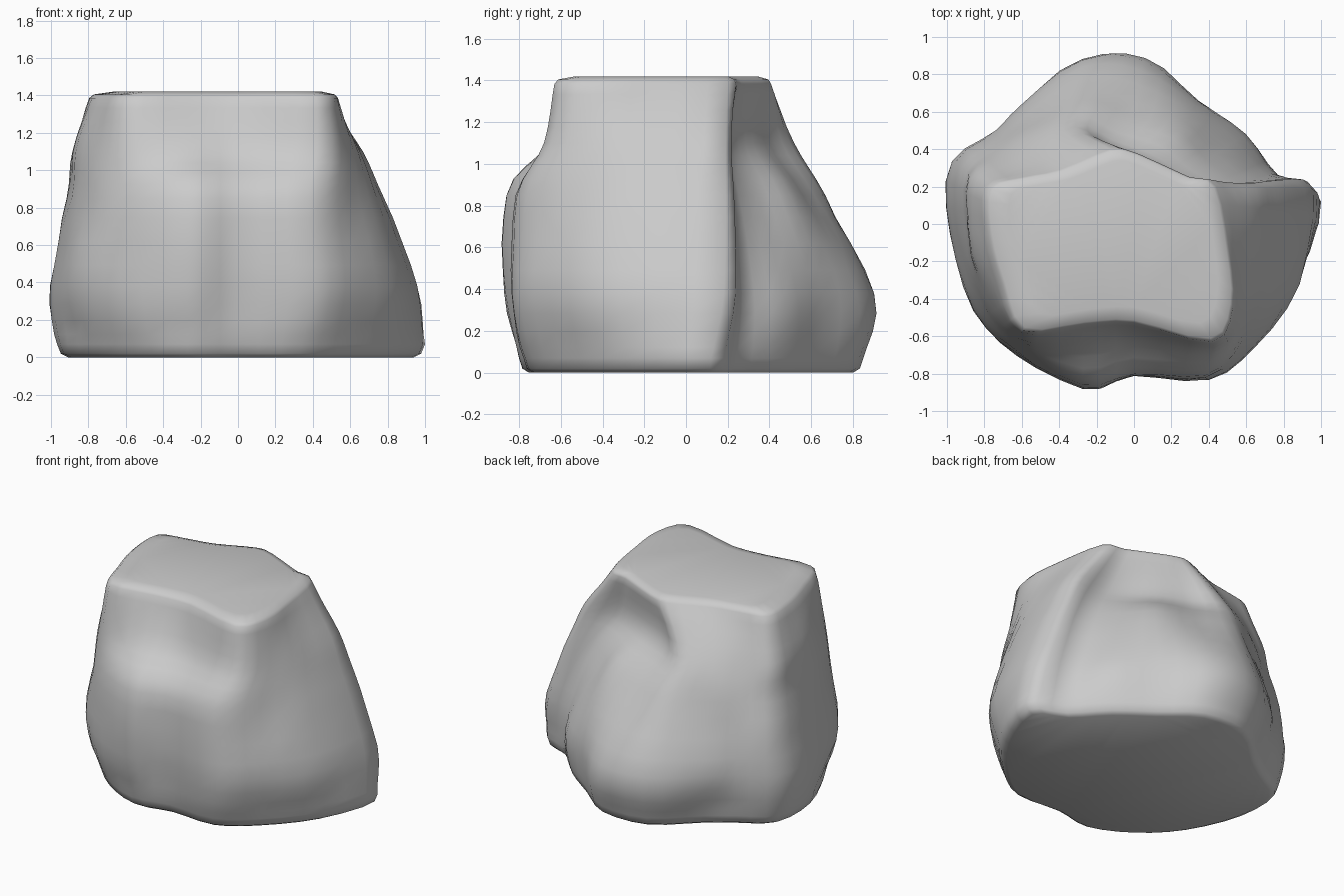
import bpy, bmesh
from mathutils import Vector, noise

if "Cube" in bpy.data.objects:
    bpy.data.objects.remove(bpy.data.objects["Cube"])

# Outlines of the rock at five heights, counter-clockwise from the right-hand ridge
FOOT = [(1.0, .12), (.78, .25), (.58, .46), (.34, .64), (.08, .83), (-.26, .82), (-.55, .58), (-.72, .46),
        (-.94, .30), (-.95, -.05), (-.79, -.42), (-.56, -.66), (-.27, -.80), (0, -.76), (.34, -.77), (.60, -.60), (.87, -.28)]
LOW = [(.95, .18), (.74, .27), (.58, .47), (.34, .66), (.05, .88), (-.28, .88), (-.60, .63), (-.74, .50),
       (-.98, .34), (-.99, -.05), (-.85, -.46), (-.63, -.71), (-.27, -.87), (0, -.80), (.40, -.83), (.65, -.65), (.88, -.32)]
MIDDLE = [(.77, .19), (.57, .22), (.39, .34), (.25, .50), (-.01, .58), (-.27, .665), (-.52, .54), (-.71, .42),
          (-.89, .28), (-.90, -.05), (-.82, -.40), (-.64, -.64), (-.27, -.86), (0, -.80), (.38, -.81), (.59, -.60), (.74, -.28)]
HIGH = [(.65, .19), (.43, .19), (.24, .25), (.05, .35), (-.14, .43), (-.31, .52), (-.52, .43), (-.69, .34),
        (-.87, .24), (-.88, -.05), (-.79, -.37), (-.63, -.61), (-.27, -.66), (0, -.62), (.42, -.68), (.59, -.49), (.65, -.20)]
TOP = [(.44, .20), (.30, .25), (.19, .30), (.08, .35), (-.02, .39), (-.13, .40), (-.40, .29), (-.60, .25),
       (-.78, .19), (-.78, -.06), (-.71, -.32), (-.60, -.57), (-.27, -.54), (0, -.53), (.42, -.63), (.53, -.44), (.51, -.15)]
LEVELS = [(.07, FOOT), (.38, LOW), (.85, MIDDLE), (1.10, HIGH), (1.385, TOP)]


def spline(a, b, c, d, t):
    return .5 * (2 * b + (c - a) * t + (2 * a - 5 * b + 4 * c - d) * t * t + (3 * b - a - 3 * c + d) * t ** 3)


def smooth(points, steps, closed):
    n, out = len(points), []
    for i in range(n if closed else n - 1):
        ids = [(i + k) % n if closed else min(max(i + k, 0), n - 1) for k in (-1, 0, 1, 2)]
        out += [spline(*(points[j] for j in ids), s / steps) for s in range(steps)]
    return out if closed else out + [points[-1]]


def inset(ring, scale, z):
    return [Vector((p.x * scale, p.y * scale, z)) for p in ring]


# Smooth each outline, then blend the outlines upward
rings = [smooth([Vector((x, y, z)) for x, y in outline], 3, True) for z, outline in LEVELS]
columns = [smooth(list(column), 4, False) for column in zip(*rings)]
rings = [list(ring) for ring in zip(*columns)]

# Slight surface unevenness
for ring in rings[1:-1]:
    for p in ring:
        bump = .02 * noise.noise(p * 3.5)
        p.x *= 1 + bump
        p.y *= 1 + bump

# Worn rims around the flat underside and the flat top
rings = [inset(rings[0], .94, 0), inset(rings[0], .98, .02)] + rings + \
        [inset(rings[-1], .97, 1.405), inset(rings[-1], .84, 1.42)]

# Skin the rings and close both ends
bm = bmesh.new()
loops = [[bm.verts.new(p) for p in ring] for ring in rings]
for a, b in zip(loops, loops[1:]):
    for i in range(len(a)):
        j = (i + 1) % len(a)
        bm.faces.new((a[i], a[j], b[j], b[i]))
bm.faces.new(loops[0][::-1])
bm.faces.new(loops[-1])
bmesh.ops.triangulate(bm, faces=[f for f in bm.faces if len(f.verts) > 4])
bmesh.ops.recalc_face_normals(bm, faces=bm.faces)

mesh = bpy.data.meshes.new("rock")
bm.to_mesh(mesh)
bm.free()
rock = bpy.data.objects.new("rock", mesh)
bpy.context.collection.objects.link(rock)
for face in mesh.polygons:
    face.use_smooth = True
